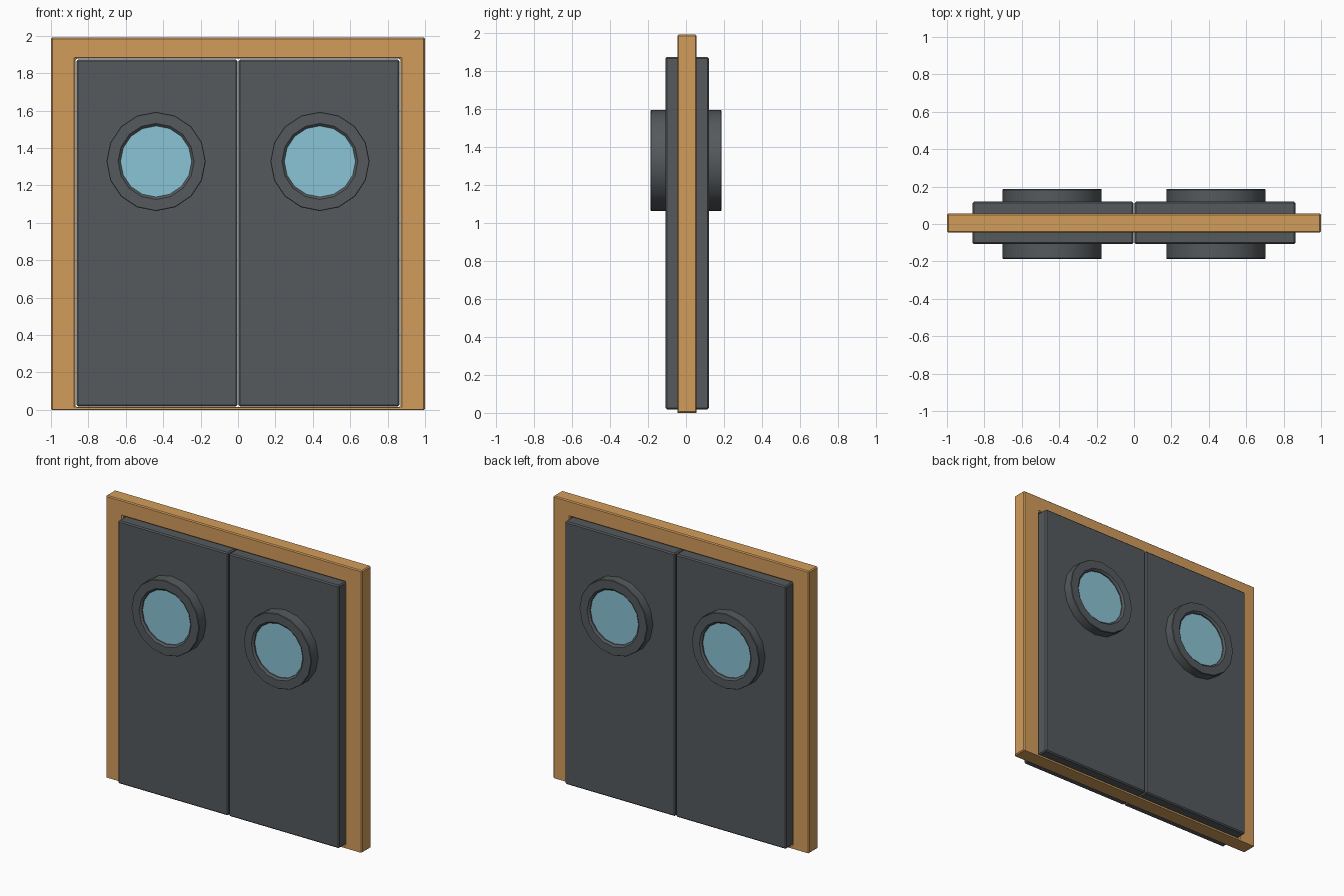
import bpy, bmesh, math

if "Cube" in bpy.data.objects:
    bpy.data.objects.remove(bpy.data.objects["Cube"])


def material(name, rgb):
    m = bpy.data.materials.new(name)
    m.diffuse_color = (*rgb, 1)
    m.use_nodes = True
    m.node_tree.nodes["Principled BSDF"].inputs["Base Color"].default_value = m.diffuse_color
    return m


ORANGE = material("orange wood", (0.65, 0.335, 0.105))
DARK = material("dark grey", (0.092, 0.101, 0.108))
GLASS = material("pale blue glass", (0.254, 0.55, 0.66))


def finish(name, bm, mat, bevel=0.0, smooth=False):
    bmesh.ops.recalc_face_normals(bm, faces=bm.faces)
    mesh = bpy.data.meshes.new(name)
    bm.to_mesh(mesh)
    bm.free()
    mesh.materials.append(mat)
    ob = bpy.data.objects.new(name, mesh)
    bpy.context.collection.objects.link(ob)
    if bevel:
        mod = ob.modifiers.new("bevel", 'BEVEL')
        mod.width = bevel
        mod.segments = 1
        mod.limit_method = 'ANGLE'
    if smooth:
        bpy.ops.object.select_all(action='DESELECT')
        ob.select_set(True)
        bpy.context.view_layer.objects.active = ob
        bpy.ops.object.shade_smooth_by_angle(angle=math.radians(35))
    return ob


def box(name, x, y, z, mat, bevel):
    bm = bmesh.new()
    bmesh.ops.create_cube(bm, size=1)
    for v in bm.verts:
        v.co = [lo + (c + 0.5) * (hi - lo) for c, (lo, hi) in zip(v.co, (x, y, z))]
    return finish(name, bm, mat, bevel)


def lathe(name, cx, cz, profile, mat, smooth, sides=16, closed=True):
    """Revolve (radius, y) points round the y axis."""
    bm = bmesh.new()
    rings = []
    for r, y in profile:
        rings.append([bm.verts.new((cx + r * math.cos(2 * math.pi * i / sides), y,
                                    cz + r * math.sin(2 * math.pi * i / sides)))
                      for i in range(sides)])
    n = len(rings)
    for k in range(n if closed else n - 1):
        a, b = rings[k], rings[(k + 1) % n]
        for i in range(sides):
            j = (i + 1) % sides
            bm.faces.new((a[i], a[j], b[j], b[i]))
    if not closed:
        bm.faces.new(rings[0])
        bm.faces.new(rings[-1])
    return finish(name, bm, mat, 0, smooth)


# Frame: outer rectangle with a door opening, thin sill at the bottom
outer = [(-1, 0), (1, 0), (1, 1.99), (-1, 1.99)]
inner = [(-0.868, 0.014), (0.868, 0.014), (0.868, 1.878), (-0.868, 1.878)]
bm = bmesh.new()
loops = [[bm.verts.new((x, y, z)) for x, z in pts]
         for pts, y in ((outer, -0.046), (outer, 0.056), (inner, 0.056), (inner, -0.046))]
for k in range(4):
    a, b = loops[k], loops[(k + 1) % 4]
    for i in range(4):
        j = (i + 1) % 4
        bm.faces.new((a[i], a[j], b[j], b[i]))
finish("door_frame", bm, ORANGE, 0.007)

# Two door leaves, each with a porthole through it
PORT_Z = 1.328
END = 0.187
for side, s in (("left", -1), ("right", 1)):
    xs = sorted((s * 0.003, s * 0.863))
    box(side + "_door", xs, (-0.108, 0.12), (0.018, 1.872), DARK, 0.008)
    # porthole rim with a chamfered inner lip
    half = [(0.262, END), (0.203, END), (0.19, END - 0.012), (0.19, END - 0.04)]
    rim = [(0.265, -END + 0.004), (0.265, END - 0.004)] + half
    rim += [(r, -y) for r, y in reversed(half)]
    lathe(side + "_porthole_rim", s * 0.438, PORT_Z, rim, DARK, True)
    # glass, slightly recessed on both sides
    lathe(side + "_porthole_glass", s * 0.438, PORT_Z,
          [(0.1905, -END + 0.02), (0.1905, END - 0.02)], GLASS, False, closed=False)
